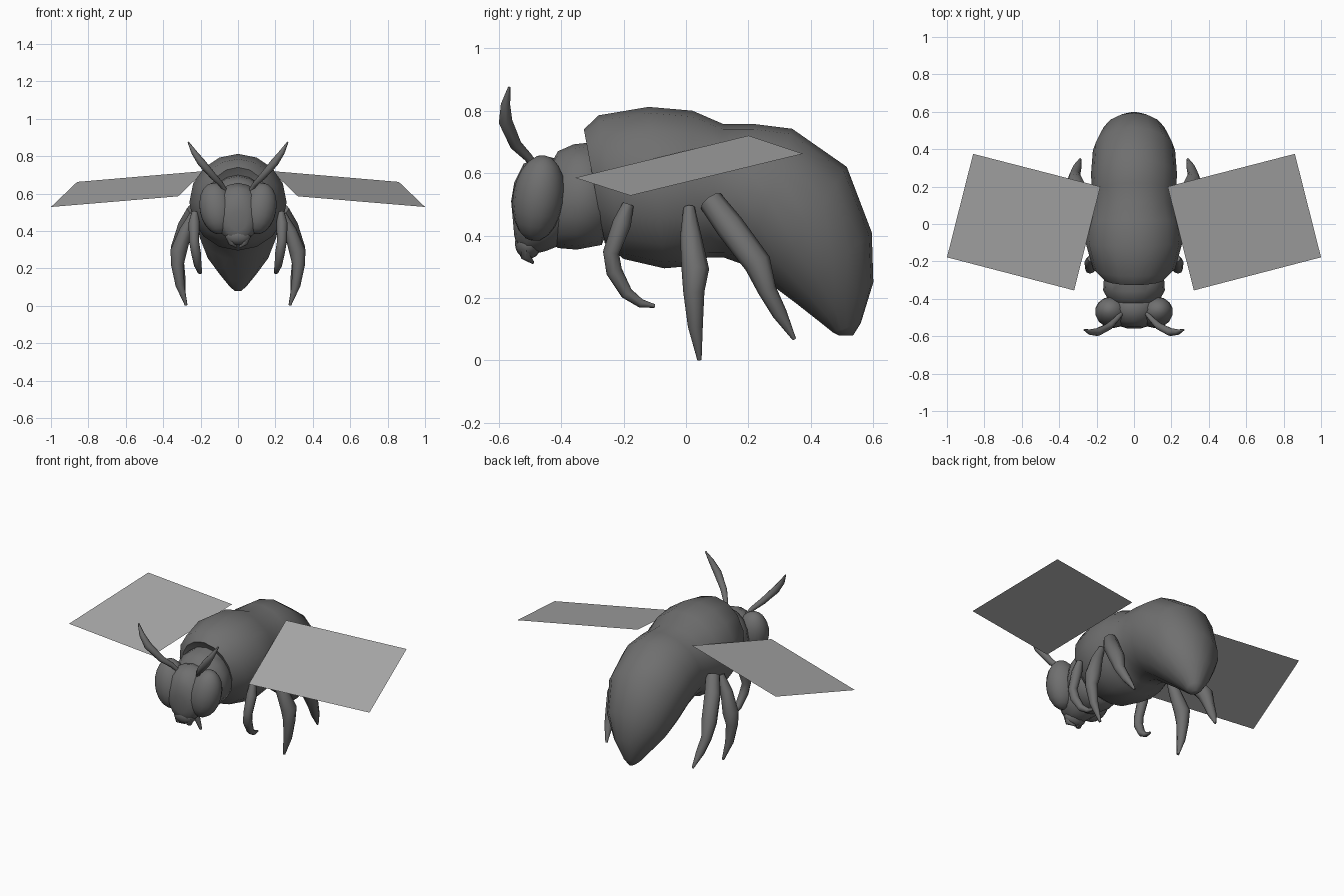
import bpy, bmesh
from math import sin, cos, pi, radians
from mathutils import Vector, Matrix

if "Cube" in bpy.data.objects:
    bpy.data.objects.remove(bpy.data.objects["Cube"])


def material(name, v):
    m = bpy.data.materials.new(name)
    m.diffuse_color = (v, v, v, 1)
    m.use_nodes = True
    m.node_tree.nodes["Principled BSDF"].inputs["Base Color"].default_value = m.diffuse_color
    return m


DARK, WING = material("dark_grey", .16), material("wing_grey", .42)


def finish(name, bm, smooth=40, mat=DARK):
    bmesh.ops.recalc_face_normals(bm, faces=bm.faces)
    me = bpy.data.meshes.new(name)
    bm.to_mesh(me)
    bm.free()
    me.materials.append(mat)
    ob = bpy.data.objects.new(name, me)
    bpy.context.collection.objects.link(ob)
    if smooth:
        bpy.ops.object.select_all(action='DESELECT')
        bpy.context.view_layer.objects.active = ob
        ob.select_set(True)
        bpy.ops.object.shade_smooth_by_angle(angle=radians(smooth))
    return ob


def skin(name, rings, smooth=60):
    """Bridge rings of points and cap both ends."""
    bm = bmesh.new()
    vs = [[bm.verts.new(p) for p in r] for r in rings]
    n = len(vs[0])
    for a, b in zip(vs, vs[1:]):
        for i in range(n):
            j = (i + 1) % n
            bm.faces.new((a[i], a[j], b[j], b[i]))
    bm.faces.new(vs[0])
    bm.faces.new(vs[-1])
    return finish(name, bm, smooth)


def body(name, sections, n=16):
    """Each section: top y, top z, bottom y, bottom z, half width."""
    rings = []
    for ty, tz, by, bz, w in sections:
        t, b = Vector((0, ty, tz)), Vector((0, by, bz))
        c, u = (t + b) / 2, (t - b) / 2
        rings.append([c + u * cos(2 * pi * i / n) + Vector((w * sin(2 * pi * i / n), 0, 0))
                      for i in range(n)])
    return skin(name, rings)


def limb(name, path, side, n=8):
    """Tapered tube without twist; each point: x, y, z, radius."""
    pts = [Vector((side * p[0], p[1], p[2])) for p in path]
    rings = []
    for k, p in enumerate(pts):
        d = (pts[min(k + 1, len(pts) - 1)] - pts[max(k - 1, 0)]).normalized()
        v = d.cross(Vector((1, 0, 0))).normalized()
        u = v.cross(d)
        r = path[k][3]
        rings.append([p + r * (u * cos(2 * pi * i / n) + v * sin(2 * pi * i / n))
                      for i in range(n)])
    return skin(name, rings)


def ball(name, loc, size, tilt=(0, 0)):
    bm = bmesh.new()
    bmesh.ops.create_uvsphere(bm, u_segments=14, v_segments=10, radius=1)
    m = (Matrix.Translation(loc) @ Matrix.Rotation(tilt[0], 4, 'X')
         @ Matrix.Rotation(tilt[1], 4, 'Y') @ Matrix.Diagonal((*size, 1)))
    bmesh.ops.transform(bm, matrix=m, verts=bm.verts)
    return finish(name, bm, 60)


# Thorax and abdomen as one continuous form, then the neck collar
body("thorax_and_abdomen", [
    (-.29, .68, -.25, .43, .11), (-.327, .74, -.26, .375, .165),
    (-.28, .785, -.2, .325, .22), (-.12, .812, -.07, .295, .26),
    (.02, .80, .01, .302, .25), (.12, .757, .07, .33, .226),
    (.22, .757, .12, .33, .224), (.34, .742, .19, .305, .23),
    (.515, .62, .27, .245, .22), (.595, .41, .35, .185, .175),
    (.60, .25, .42, .13, .105), (.56, .12, .47, .09, .045),
    (.535, .08, .49, .08, .018)])
body("collar", [(-.45, .6, -.45, .4, .1), (-.41, .67, -.41, .36, .135),
                (-.36, .692, -.35, .355, .165), (-.29, .70, -.27, .37, .16),
                (-.255, .64, -.25, .42, .12)])

# Head with face and muzzle
body("head", [(-.38, .62, -.38, .40, .11), (-.41, .645, -.40, .37, .135),
              (-.46, .657, -.45, .35, .14), (-.52, .63, -.51, .335, .11),
              (-.55, .57, -.54, .36, .08), (-.56, .51, -.55, .40, .045)])
ball("muzzle", (0, -.505, .375), (.07, .043, .05))

for s, tag in ((1, "left"), (-1, "right")):
    ball(tag + "_eye", (s * .115, -.472, .52), (.092, .083, .14),
         (radians(-8), s * radians(10)))
    limb(tag + "_mandible", [(.045, -.51, .37, .022), (.035, -.515, .335, .017),
                             (.008, -.49, .313, .005)], s, 6)
    # Feelers
    limb(tag + "_antenna", [(.065, -.475, .61, .012), (.09, -.505, .65, .014),
                            (.13, -.545, .69, .019), (.195, -.578, .765, .022),
                            (.235, -.578, .82, .015), (.266, -.566, .875, .004)], s)
    # Legs
    limb(tag + "_front_leg", [(.23, -.185, .50, .018), (.235, -.205, .44, .03),
                              (.235, -.24, .345, .026), (.225, -.23, .285, .026),
                              (.215, -.19, .215, .02), (.205, -.145, .183, .014),
                              (.2, -.1, .174, .006)], s)
    limb(tag + "_middle_leg", [(.24, .01, .49, .018), (.28, .015, .40, .034),
                               (.318, .03, .29, .044), (.324, .025, .22, .034),
                               (.31, .03, .11, .024), (.277, .043, .002, .007)], s)
    limb(tag + "_hind_leg", [(.235, .08, .51, .04), (.275, .14, .43, .046),
                             (.315, .23, .31, .044), (.318, .26, .225, .03),
                             (.305, .30, .15, .024), (.287, .347, .068, .006)], s)
    # Wings: single flat sheets
    bm = bmesh.new()
    quad = [(.18, .2, .72), (.32, -.355, .585), (1, -.178, .528), (.86, .375, .662)]
    bm.faces.new([bm.verts.new((s * x, y, z)) for x, y, z in quad])
    wing = finish(tag + "_wing", bm, 0, WING)
    if wing.data.polygons[0].normal.z < 0:
        wing.data.flip_normals()
